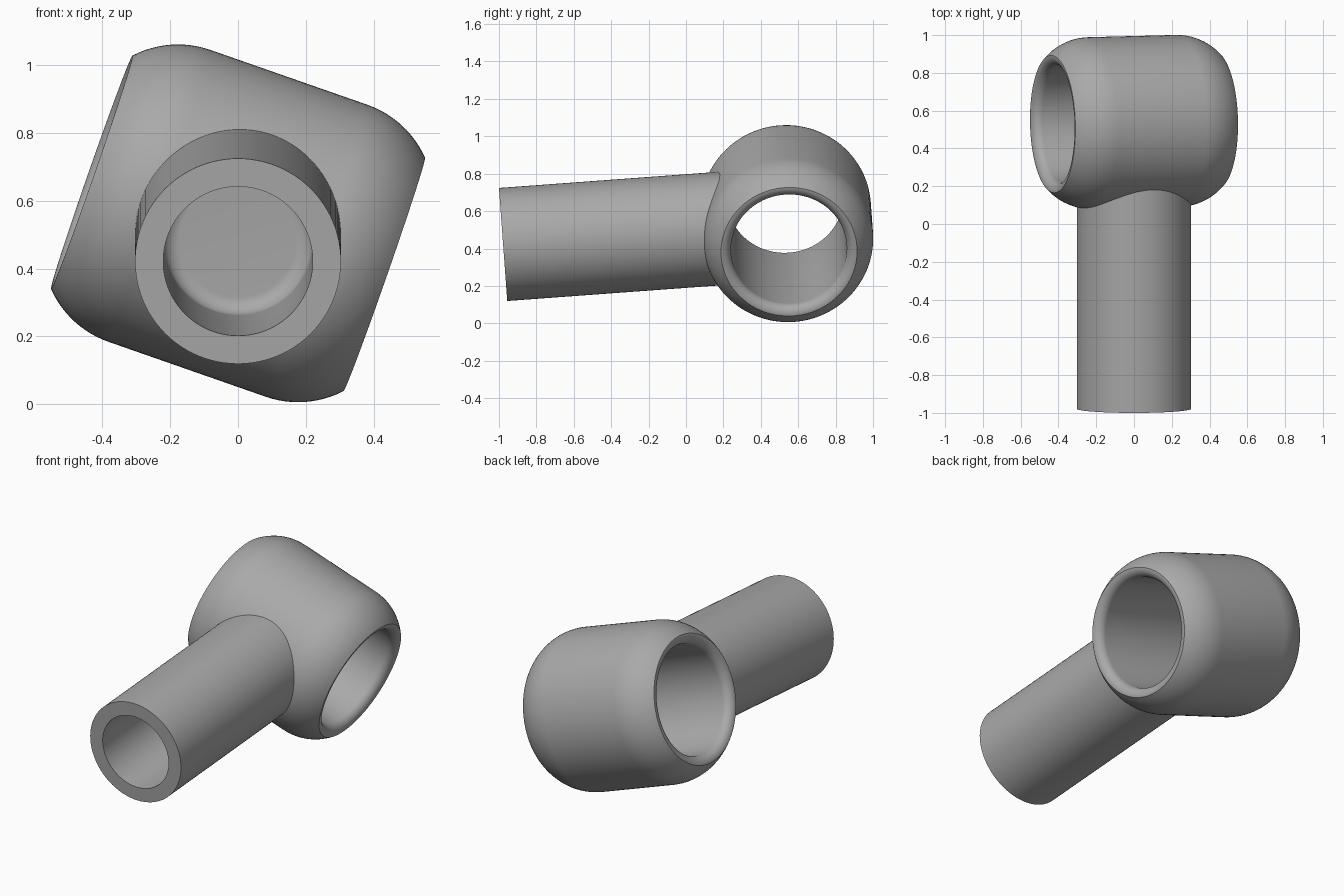
import bpy, bmesh
from math import sin, cos, pi, radians, asin
from mathutils import Vector, Matrix

cube = bpy.data.objects.get("Cube")
if cube:
    bpy.data.objects.remove(cube)

SEGMENTS = 96
CENTRE = Vector((0, 0.54, 0.533))
TILT = radians(4.2)       # stem drops toward the front
ROLL = radians(19.3)      # head leans about the stem

grey = bpy.data.materials.new("plain grey")
grey.use_nodes = True
colour = (0.4, 0.4, 0.4, 1)
grey.diffuse_color = colour
grey.node_tree.nodes["Principled BSDF"].inputs["Base Color"].default_value = colour


def arc(cr, ca, rr, ra, start, end, steps=12):
    """Points (radius, along axis) on an elliptical arc."""
    angles = [start + (end - start) * i / steps for i in range(steps + 1)]
    return [(cr + rr * cos(a), ca + ra * sin(a)) for a in angles]


def lathe(name, profile, matrix, closed):
    """Spin a profile of (radius, along axis) points about local z."""
    bm = bmesh.new()
    verts = [bm.verts.new((r, 0, a)) for r, a in profile]
    edges = [bm.edges.new(pair) for pair in zip(verts, verts[1:])]
    if closed:
        edges.append(bm.edges.new((verts[-1], verts[0])))
    bmesh.ops.spin(bm, geom=verts + edges, cent=(0, 0, 0), axis=(0, 0, 1),
                   angle=2 * pi, steps=SEGMENTS)
    bmesh.ops.remove_doubles(bm, verts=bm.verts, dist=1e-5)
    bmesh.ops.recalc_face_normals(bm, faces=bm.faces)
    mesh = bpy.data.meshes.new(name)
    bm.to_mesh(mesh)
    bm.free()
    mesh.materials.append(grey)
    obj = bpy.data.objects.new(name, mesh)
    bpy.context.collection.objects.link(obj)
    obj.matrix_world = matrix
    bpy.ops.object.select_all(action='DESELECT')
    obj.select_set(True)
    bpy.context.view_layer.objects.active = obj
    bpy.ops.object.shade_smooth_by_angle(angle=radians(30))
    return obj


# Shared frame: local z of the stem points out of its open end
place = Matrix.Translation(CENTRE) @ Matrix.Rotation(TILT, 4, 'X')
stem_frame = place @ Matrix.Rotation(radians(90), 4, 'X')
head_frame = place @ Matrix.Rotation(ROLL, 4, 'Y') @ Matrix.Rotation(radians(90), 4, 'Y')

# Head: barrel with rounded shoulders, rolled lips and a through bore
BODY, BORE, HALF = 0.455, 0.31, 0.456
ROUND, SHOULDER = 0.29, 0.245
shoulder = arc(BODY - ROUND, SHOULDER, ROUND, ROUND, 0, asin((HALF - SHOULDER) / ROUND))
lip = arc(0.36, HALF - 0.05, 0.05, 0.05, pi / 2, pi)
upper = shoulder + lip
lower = [(r, -a) for r, a in reversed(upper)]
lathe("head", upper + lower, head_frame, True)

# Stem: tube with a blind bore that has a rounded floor
START, END, RADIUS, HOLE, FLOOR, FILLET = 0.325, 1.522, 0.303, 0.22, 0.65, 0.05
floor = arc(HOLE - FILLET, FLOOR + FILLET, FILLET, FILLET, 0, -pi / 2)
stem = [(0, START), (RADIUS, START), (RADIUS, END), (HOLE, END)] + floor + [(0, FLOOR)]
lathe("stem", stem, stem_frame, False)
